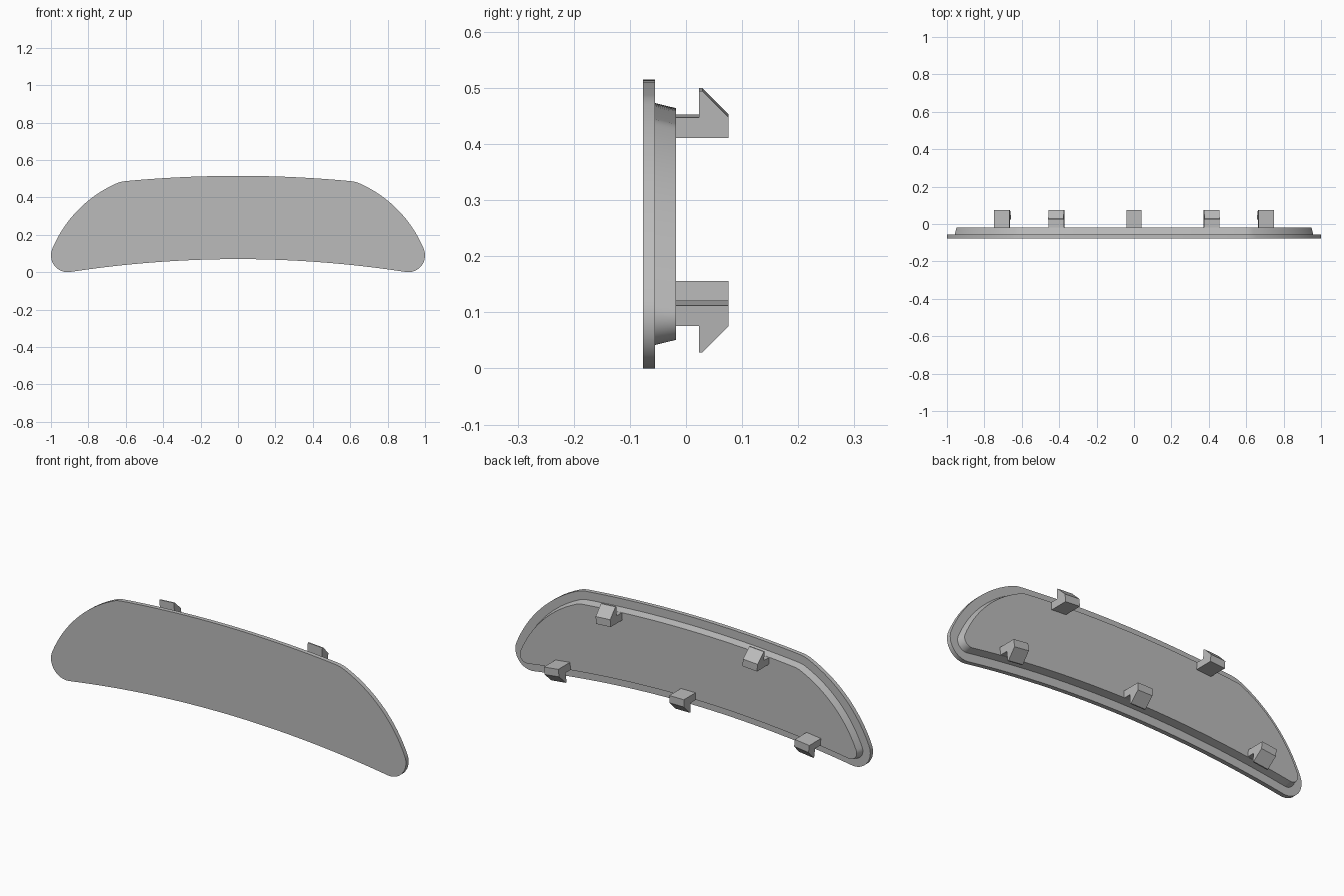
import bpy, bmesh, math
from mathutils import Vector, Matrix

cube = bpy.data.objects.get("Cube")
if cube:
    bpy.data.objects.remove(cube)

grey = bpy.data.materials.new("plain grey")
grey.use_nodes = True
colour = (0.5, 0.5, 0.5, 1)
grey.diffuse_color = colour
grey.node_tree.nodes["Principled BSDF"].inputs["Base Color"].default_value = colour


def arc(a, b, bulge, n):
    """Points from a up to (not including) b, bowed to the left by bulge."""
    a, b = Vector(a), Vector(b)
    chord = b - a
    left = Vector((-chord.y, chord.x)).normalized()
    half = 2 * math.atan(2 * bulge / chord.length)
    radius = chord.length / 2 / math.sin(half)
    centre = (a + b) / 2 - left * radius * math.cos(half)
    return [centre + Matrix.Rotation(-2 * half * i / n, 2) @ (a - centre) for i in range(n)]


def outline():
    """Clockwise outline of the panel: right half, then its mirror image."""
    top, shoulder, flank = (0, 0.515), (0.6, 0.487), (0.66, 0.47)
    tip, heel, bottom = (0.993, 0.125), (0.897, 0.001), (0, 0.07)
    half = arc(top, shoulder, 0.007, 12) + arc(shoulder, flank, 0.003, 5)
    half += arc(flank, tip, 0.045, 16)
    corner = Vector((0.91, 0.09))
    for i in range(16):
        t = math.radians(23 - 121.7 * i / 16)
        half.append(corner + 0.09 * Vector((math.cos(t), math.sin(t))))
    half += arc(heel, bottom, -0.017, 16) + [Vector(bottom)]
    return half + [Vector((-p.x, p.y)) for p in reversed(half[1:-1])]


def inset(points, d):
    result = []
    for i, p in enumerate(points):
        along = points[(i + 1) % len(points)] - points[i - 1]
        result.append(p + Vector((along.y, -along.x)).normalized() * d)
    return result


def add_object(name, bm):
    bmesh.ops.recalc_face_normals(bm, faces=bm.faces)
    mesh = bpy.data.meshes.new(name)
    bm.to_mesh(mesh)
    bm.free()
    mesh.materials.append(grey)
    obj = bpy.data.objects.new(name, mesh)
    bpy.context.collection.objects.link(obj)
    return obj


def loft(name, rings):
    """Closed solid through rings of 3D points."""
    bm = bmesh.new()
    loops = [[bm.verts.new(p) for p in ring] for ring in rings]
    for a, b in zip(loops, loops[1:]):
        for i in range(len(a)):
            j = (i + 1) % len(a)
            bm.faces.new((a[i], a[j], b[j], b[i]))
    bm.faces.new(loops[0])
    bm.faces.new(loops[-1])
    return add_object(name, bm)


# Face panel with its raised, tapered back
edge = outline()
sections = [(0, -0.077), (0, -0.055), (0.042, -0.055), (0.051, -0.018)]
panel = loft("panel", [[(p.x, y, p.y) for p in inset(edge, d)] for d, y in sections])
bpy.ops.object.select_all(action="DESELECT")
panel.select_set(True)
bpy.context.view_layer.objects.active = panel
bpy.ops.object.shade_smooth_by_angle(angle=math.radians(30))


# Snap clips: stem with an outward barb, tilted to follow the panel edge
def clip(name, x, z, tilt, up):
    profile = [(-0.02, -0.037), (0.076, -0.037), (0.076, 0), (0.029, 0.047),
               (0.023, 0.047), (0.023, 0), (-0.02, 0)]
    rings = [[(side, y, h * up) for y, h in profile] for side in (-0.041, 0.041)]
    obj = loft(name, rings)
    obj.matrix_world = Matrix.Translation((x, 0, z)) @ Matrix.Rotation(tilt, 4, "Y")


for side, label in ((1, "left"), (-1, "right")):
    clip("upper_clip_" + label, side * 0.415, 0.45, side * 0.066, 1)
    clip("lower_clip_" + label, side * 0.703, 0.08, side * 0.115, -1)
clip("lower_clip_middle", 0, 0.119, 0, -1)
